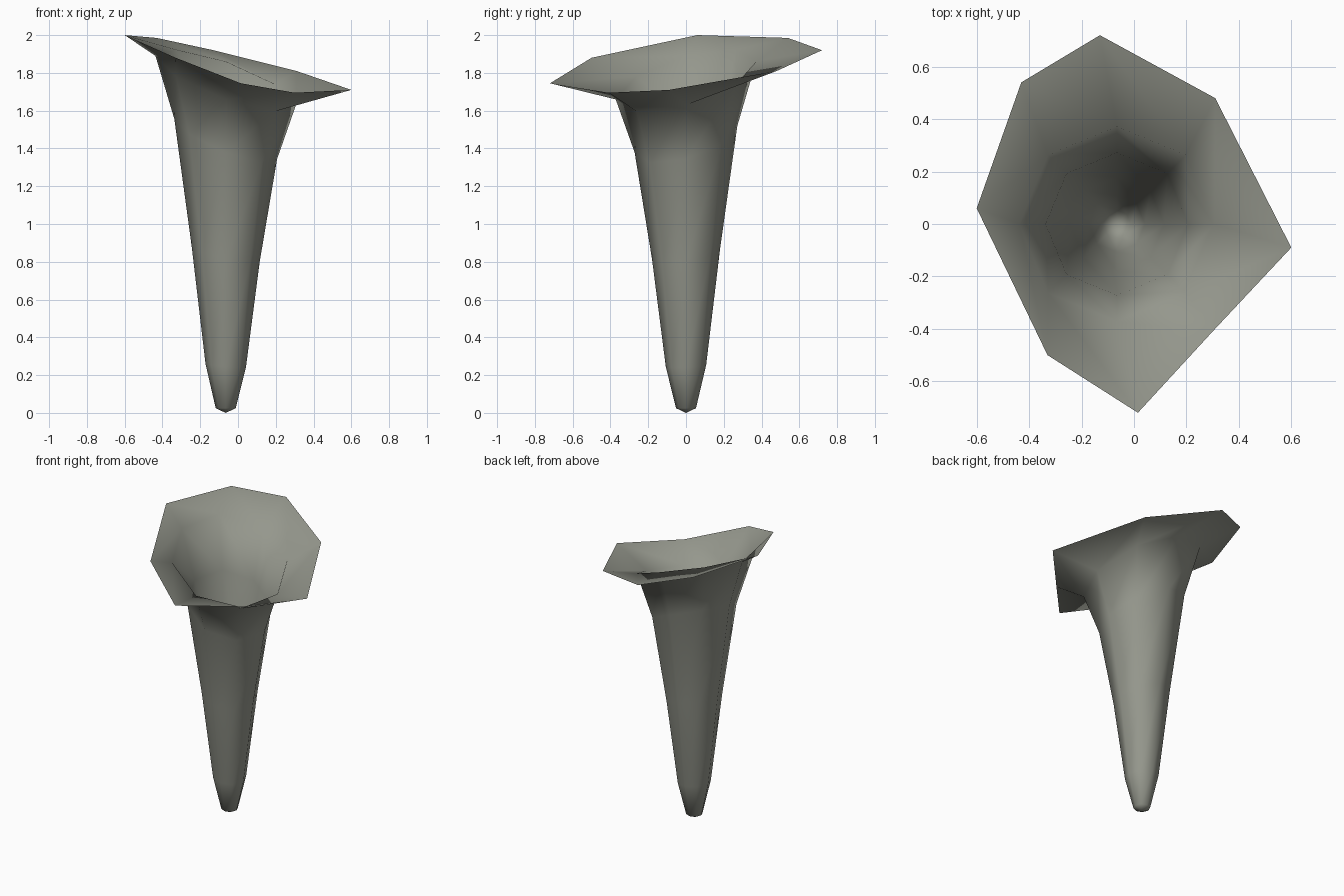
import bpy, bmesh, math

cube = bpy.data.objects.get("Cube")
if cube:
    bpy.data.objects.remove(cube, do_unlink=True)

# Single stone-grey colour
grey = bpy.data.materials.new("olive_grey")
grey.use_nodes = True
colour = (0.30, 0.31, 0.265, 1)
grey.diffuse_color = colour
grey.node_tree.nodes["Principled BSDF"].inputs["Base Color"].default_value = colour

SIDES = 8
CX = -0.065
bm = bmesh.new()


def tilted_ring(radius, height, slope_x=0, slope_y=0):
    ring = []
    for i in range(SIDES):
        a = math.tau * i / SIDES
        x, y = radius * math.cos(a), radius * math.sin(a)
        ring.append(bm.verts.new((CX + x, y, height + slope_x * x + slope_y * y)))
    return ring


# Tapering stem, each ring leaning more towards the mouth
rings = [
    tilted_ring(0.053, 0.025),
    tilted_ring(0.107, 0.25, -0.09, 0.05),
    tilted_ring(0.18, 0.84, -0.22, 0.14),
    tilted_ring(0.272, 1.45, -0.39, 0.26),
    tilted_ring(0.372, 1.76, -0.35, 0.27),
]

# Uneven flared lip, counter-clockwise from the left side
lip = [(0.60, -0.09, 1.71), (0.31, 0.48, 1.81), (-0.13, 0.72, 1.92), (-0.43, 0.54, 1.985),
       (-0.60, 0.06, 2.0), (-0.33, -0.50, 1.88), (0.015, -0.72, 1.745), (0.30, -0.41, 1.695)]
rings.append([bm.verts.new(p) for p in lip])

# Skin between the rings, and the rounded tip
for low, high in zip(rings, rings[1:]):
    for i in range(SIDES):
        j = (i + 1) % SIDES
        bm.faces.new((low[i], low[j], high[j], high[i]))
tip = bm.verts.new((CX, 0, 0))
for i in range(SIDES):
    bm.faces.new((tip, rings[0][(i + 1) % SIDES], rings[0][i]))

for face in bm.faces:
    face.smooth = True
mesh = bpy.data.meshes.new("trumpet_shell")
bm.to_mesh(mesh)
bm.free()
mesh.materials.append(grey)
shell = bpy.data.objects.new("trumpet_shell", mesh)
bpy.context.collection.objects.link(shell)
